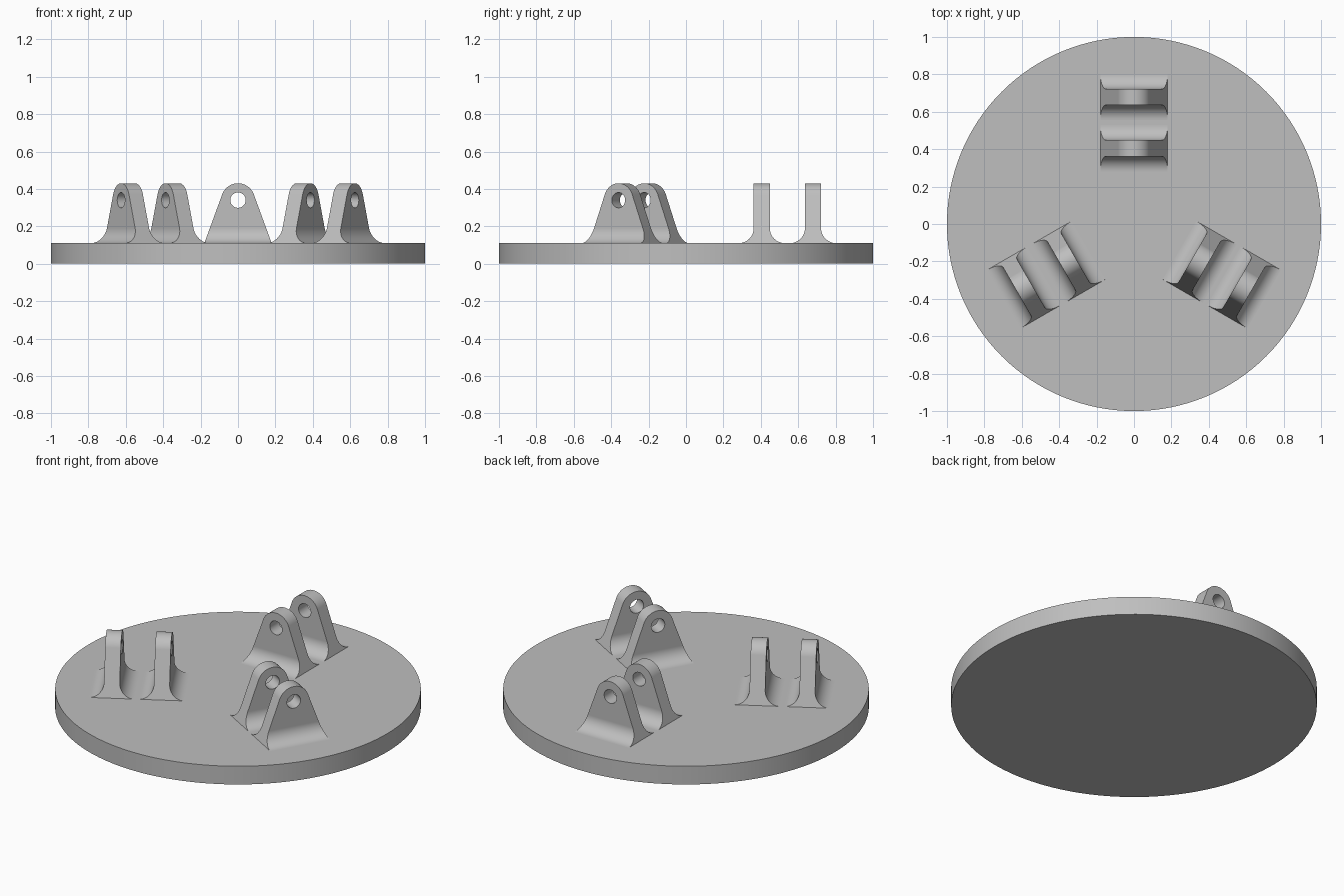
import bpy, bmesh, math
from mathutils import Matrix

cube = bpy.data.objects.get("Cube")
if cube:
    bpy.data.objects.remove(cube, do_unlink=True)

BASE_H = 0.11          # disc thickness
HOLE_Z = 0.34          # pin hole centre height
TIP_R = 0.09           # rounded lug tip
HALF_W = 0.18          # lug half width at the foot
HALF_T = 0.043         # lug half thickness
FILLET = 0.081         # foot fillet radius
SINK = 0.05            # lug root buried in the disc

grey = bpy.data.materials.new("machined grey")
grey.use_nodes = True
colour = (0.52, 0.52, 0.52, 1)
grey.diffuse_color = colour
grey.node_tree.nodes["Principled BSDF"].inputs["Base Color"].default_value = colour


def make_object(name, bm):
    bmesh.ops.recalc_face_normals(bm, faces=bm.faces)
    mesh = bpy.data.meshes.new(name)
    bm.to_mesh(mesh)
    bm.free()
    mesh.materials.append(grey)
    obj = bpy.data.objects.new(name, mesh)
    bpy.context.collection.objects.link(obj)
    return obj


def prism(name, outline, axis, half_depth):
    """Extrude an outline (across, height) symmetrically along x or y."""
    def point(a, z, d):
        return (a, d, z) if axis == "y" else (d, a, z)
    bm = bmesh.new()
    face = bm.faces.new([bm.verts.new(point(a, z, -half_depth)) for a, z in outline])
    moved = bmesh.ops.extrude_face_region(bm, geom=[face])["geom"]
    verts = [v for v in moved if isinstance(v, bmesh.types.BMVert)]
    bmesh.ops.translate(bm, verts=verts, vec=point(0, 0, 2 * half_depth))
    return make_object(name, bm)


def arc(cx, cz, r, start, end, steps):
    angles = [start + (end - start) * i / steps for i in range(steps + 1)]
    return [(cx + r * math.cos(t), cz + r * math.sin(t)) for t in angles]


def mirrored(half):
    return half + [(-a, z) for a, z in reversed(half)]


def select_only(obj):
    bpy.ops.object.select_all(action="DESELECT")
    obj.select_set(True)
    bpy.context.view_layer.objects.active = obj


def boolean(obj, cutter, operation):
    mod = obj.modifiers.new("cut", "BOOLEAN")
    mod.object, mod.operation, mod.solver = cutter, operation, "EXACT"
    select_only(obj)
    bpy.ops.object.modifier_apply(modifier=mod.name)
    bpy.data.objects.remove(cutter, do_unlink=True)


def smooth(obj):
    select_only(obj)
    bpy.ops.object.shade_smooth_by_angle(angle=math.radians(30))


# Base disc
bm = bmesh.new()
bmesh.ops.create_cone(bm, cap_ends=True, segments=128, radius1=1, radius2=1,
                      depth=BASE_H, matrix=Matrix.Translation((0, 0, BASE_H / 2)))
smooth(make_object("base_disc", bm))

# Lug face: tapered sides tangent to a round tip
drop = HOLE_Z - BASE_H
tangent = math.atan2(-drop, HALF_W) + math.acos(TIP_R / math.hypot(HALF_W, drop))
face_outline = [(HALF_W, SINK), (HALF_W, BASE_H)]
face_outline += arc(0, HOLE_Z, TIP_R, tangent, math.pi - tangent, 32)
face_outline += [(-HALF_W, BASE_H), (-HALF_W, SINK)]

# Lug edge: straight web flaring into a concave foot
foot = HALF_T + FILLET
edge_outline = mirrored([(foot, SINK)]
                        + arc(foot, BASE_H + FILLET, FILLET, -math.pi / 2, -math.pi, 16)
                        + [(HALF_T, 0.5)])

lug = prism("lug", face_outline, "y", 0.2)
boolean(lug, prism("edge_cutter", edge_outline, "x", 0.3), "INTERSECT")
hole = arc(0, HOLE_Z, 0.041, 0, math.tau, 40)[:-1]
boolean(lug, prism("hole_cutter", hole, "y", 0.3), "DIFFERENCE")
smooth(lug)
weighted = lug.modifiers.new("even shading", "WEIGHTED_NORMAL")
weighted.keep_sharp = True

# Three clevises of two lugs each, spaced evenly around the disc
for place, turn in (("back", 0), ("right", 120), ("left", 240)):
    for side, radius in (("inner", 0.405), ("outer", 0.679)):
        part = lug.copy()
        part.name = f"{place}_{side}_lug"
        part.matrix_world = (Matrix.Rotation(math.radians(turn), 4, "Z")
                             @ Matrix.Translation((0, radius, 0)))
        bpy.context.collection.objects.link(part)
bpy.data.objects.remove(lug, do_unlink=True)
